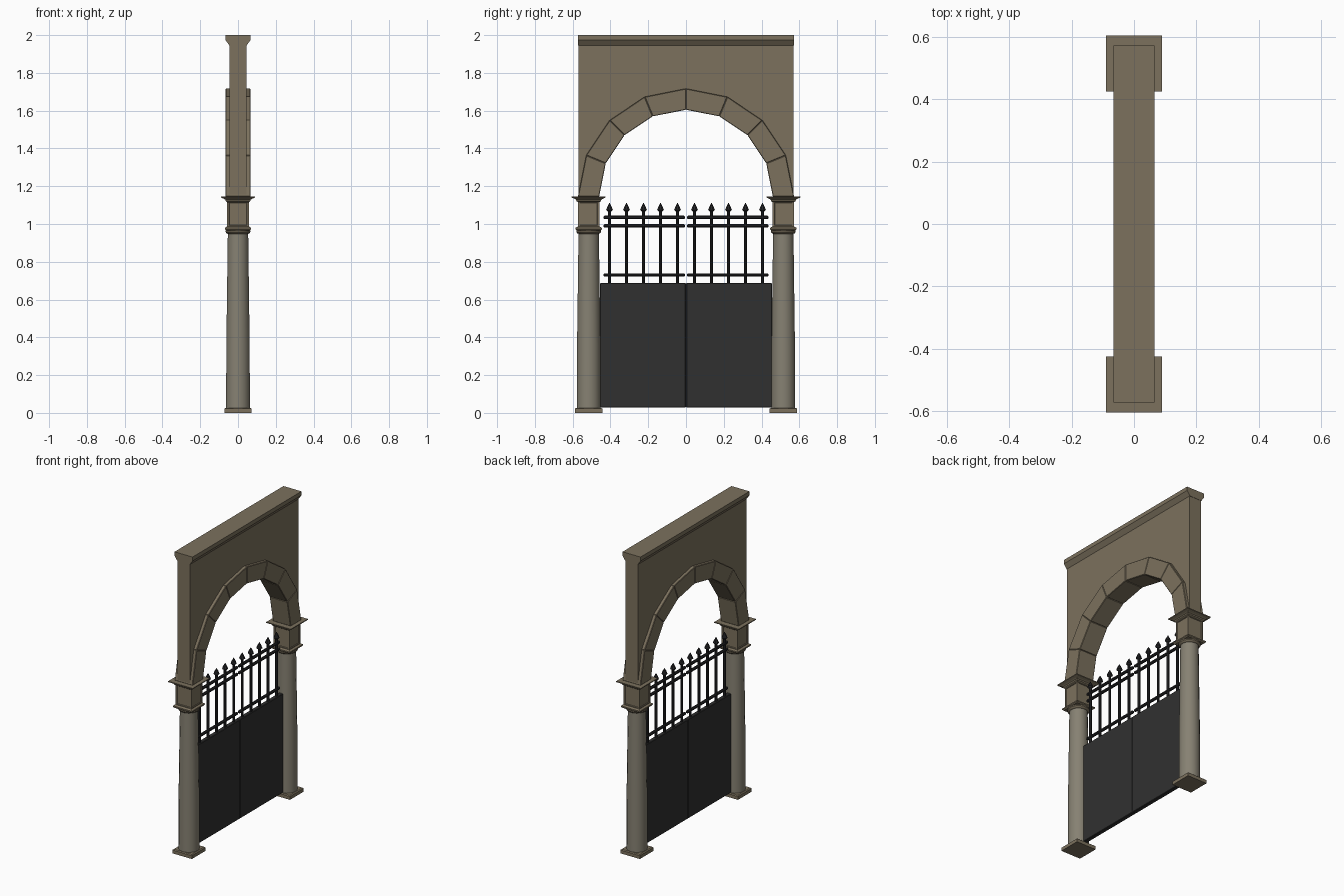
import bpy, bmesh, math
from mathutils import Matrix

if "Cube" in bpy.data.objects:
    bpy.data.objects.remove(bpy.data.objects["Cube"])


def material(name, rgb):
    m = bpy.data.materials.new(name)
    m.diffuse_color = (*rgb, 1)
    m.use_nodes = True
    m.node_tree.nodes["Principled BSDF"].inputs["Base Color"].default_value = m.diffuse_color
    return m


STONE = material("stone", (0.20, 0.165, 0.11))
SHAFT = material("shaft_stone", (0.24, 0.22, 0.17))
PANEL = material("dark_panel", (0.03, 0.03, 0.03))
IRON = material("iron", (0.018, 0.018, 0.02))


def finish(name, bm, mat, bevel=0.0, smooth=False):
    bmesh.ops.remove_doubles(bm, verts=bm.verts, dist=1e-5)
    bmesh.ops.recalc_face_normals(bm, faces=bm.faces)
    me = bpy.data.meshes.new(name)
    bm.to_mesh(me)
    bm.free()
    me.materials.append(mat)
    ob = bpy.data.objects.new(name, me)
    bpy.context.collection.objects.link(ob)
    if bevel:
        b = ob.modifiers.new("bevel", "BEVEL")
        b.width, b.segments = bevel, 1
    if smooth:
        bpy.context.view_layer.objects.active = ob
        ob.select_set(True)
        bpy.ops.object.shade_smooth_by_angle(angle=math.radians(35))
        ob.select_set(False)
    return ob


def loft(name, profile, sides, y, mat, smooth=False, along_y=False):
    """Stack of regular rings (radius, height); 4 sides takes the half width."""
    bm = bmesh.new()
    k = math.sqrt(2) if sides == 4 else 1
    rings = [[bm.verts.new((r * k * math.cos((i + .5) * math.tau / sides),
                            r * k * math.sin((i + .5) * math.tau / sides), z))
              for i in range(sides)] for r, z in profile]
    for a, b in zip(rings, rings[1:]):
        for i in range(sides):
            j = (i + 1) % sides
            bm.faces.new((a[i], a[j], b[j], b[i]))
    bm.faces.new(rings[0])
    bm.faces.new(rings[-1])
    if along_y:
        bm.transform(Matrix.Rotation(-math.pi / 2, 4, 'X'))
        bm.transform(Matrix.Translation((0, 0, y)))
    else:
        bm.transform(Matrix.Translation((0, y, 0)))
    return finish(name, bm, mat, smooth=smooth)


def slab(name, outline, half, mat, bevel=0.0):
    """Outline in y, z extruded to both sides of x = 0."""
    bm = bmesh.new()
    f = bm.faces.new([bm.verts.new((-half, y, z)) for y, z in outline])
    ext = bmesh.ops.extrude_face_region(bm, geom=[f])["geom"]
    bmesh.ops.translate(bm, vec=(2 * half, 0, 0),
                        verts=[v for v in ext if isinstance(v, bmesh.types.BMVert)])
    return finish(name, bm, mat, bevel)


def rect(y0, y1, z0, z1):
    return [(y0, z0), (y1, z0), (y1, z1), (y0, z1)]


SPRING, SEG = 1.145, 8


def arc(r, i):
    a = math.pi * i / SEG
    return (r * math.cos(a), SPRING + r * math.sin(a))


for s, side in ((-1, "left"), (1, "right")):
    y = s * 0.515
    # Columns: plinth, tapered shaft, necking ring
    loft(f"plinth_{side}", [(.072, 0), (.072, .022), (.066, .027)], 4, y, STONE)
    loft(f"column_shaft_{side}", [(.064, .025), (.063, .35), (.055, .95)], 16, y, SHAFT, True)
    loft(f"neck_ring_{side}", [(.055, .948), (.062, .951), (.067, .958), (.067, .966), (.06, .97)],
         16, y, STONE, True)
    # Square capital with recessed panels, and flared impost
    loft(f"capital_plate_{side}", [(.063, .966), (.069, .972), (.069, .98), (.058, .987)], 4, y, STONE)
    bm = bmesh.new()
    bmesh.ops.create_cube(bm, size=1, matrix=Matrix.Translation((0, y, 1.053))
                          @ Matrix.Diagonal((.116, .114, .14, 1)))
    walls = [f for f in bm.faces if abs(f.normal.z) < .5]
    bmesh.ops.inset_individual(bm, faces=walls, thickness=.014, depth=0)
    bmesh.ops.inset_individual(bm, faces=walls, thickness=.003, depth=-.004)
    finish(f"capital_block_{side}", bm, STONE)
    loft(f"impost_{side}", [(.057, 1.115), (.065, 1.121), (.067, 1.129), (.075, 1.134),
                            (.09, 1.14), (.09, 1.146)], 4, y, STONE)

    # Gate leaf: solid lower panel, three rails, spear-topped bars
    slab(f"gate_panel_{side}", rect(*sorted((s * .001, s * .455)), .028, .687), .014, PANEL, .003)
    for n, z in enumerate((.73, .99, 1.035)):
        a, b = sorted((s * .004, s * .438))
        loft(f"gate_rail_{side}_{n}", [(.004, a), (.010, a + .008), (.010, b - .008), (.004, b)],
             8, z, IRON, along_y=True)
    for n in range(5):
        loft(f"gate_bar_{side}_{n}",
             [(.009, .68), (.009, 1.066), (.019, 1.075), (.012, 1.092), (.001, 1.112)],
             8, s * (.045 + .09 * n), IRON)

# Arch stones
for i in range(SEG):
    slab(f"arch_stone_{i}", [arc(.46, i), arc(.572, i), arc(.572, i + 1), arc(.46, i + 1)],
         .066, STONE, .003)

# Wall above the arch
slab("arch_wall", [(.57, SPRING), (.57, 1.95), (-.57, 1.95), (-.57, SPRING)]
     + [arc(.53, i) for i in range(SEG, -1, -1)], .045, STONE)

# Cornice, flaring to front and back only
bm = bmesh.new()
half = [(.045, 1.944), (.066, 1.974), (.066, 2.0)]
pts = half + [(-x, z) for x, z in reversed(half)]
f = bm.faces.new([bm.verts.new((x, -.572, z)) for x, z in pts])
ext = bmesh.ops.extrude_face_region(bm, geom=[f])["geom"]
bmesh.ops.translate(bm, vec=(0, 1.144, 0), verts=[v for v in ext if isinstance(v, bmesh.types.BMVert)])
finish("cornice", bm, STONE)
